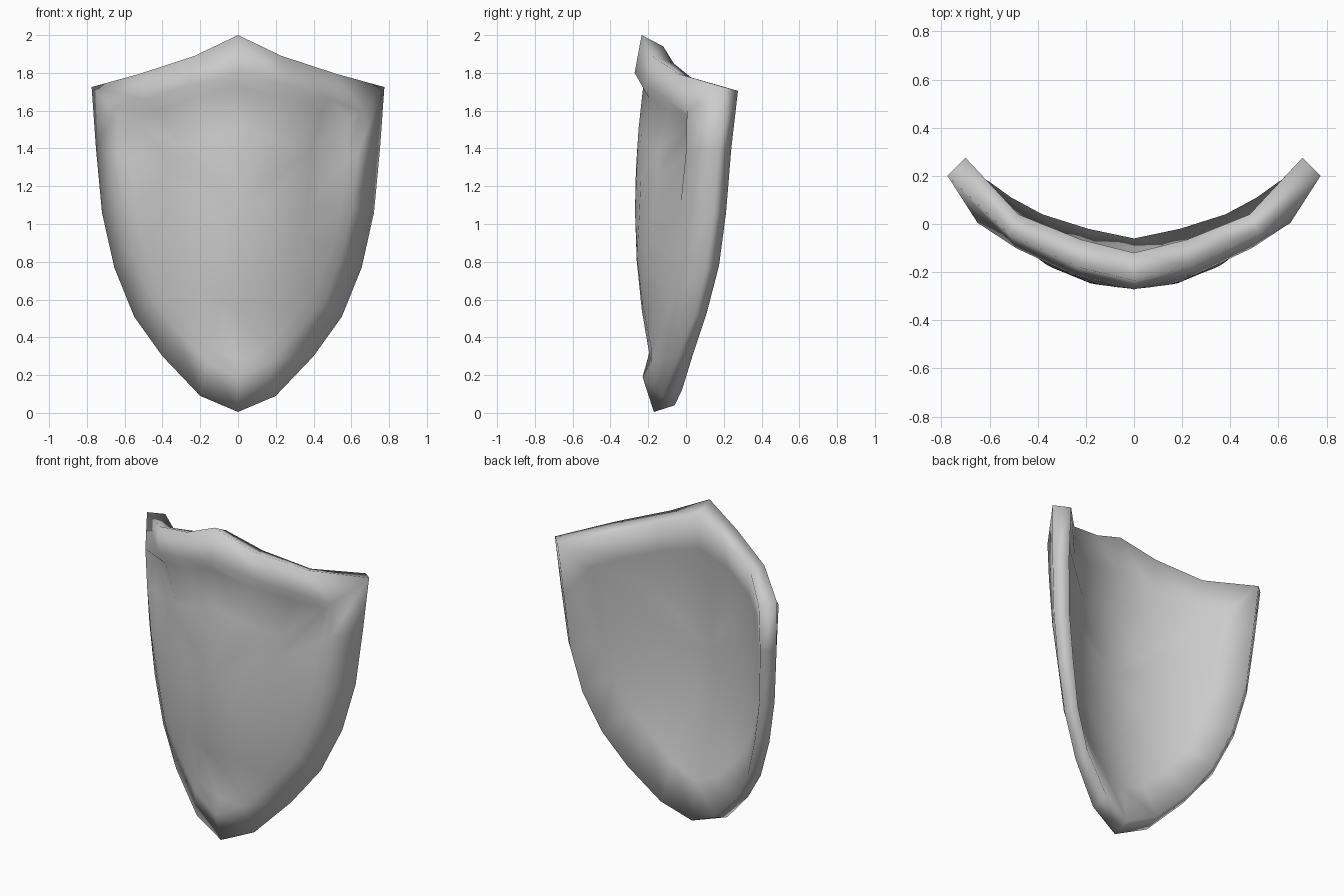
import bpy, bmesh

if "Cube" in bpy.data.objects:
    bpy.data.objects.remove(bpy.data.objects["Cube"])

# Half-profiles of the rim, from bottom tip up the side and along the top to the peak
CREST = [(0, -.23, .19), (.17, -.185, .27), (.33, -.125, .44), (.46, -.075, .60),
         (.55, -.02, .84), (.605, -.005, 1.09), (.635, 0, 1.38), (.65, .005, 1.60),
         (.49, -.10, 1.66), (.25, -.213, 1.735), (0, -.272, 1.80)]
OUTER = [(0, -.17, .005), (.2, -.125, .09), (.4, -.045, .30), (.55, .04, .51),
         (.655, .105, .77), (.72, .145, 1.06), (.752, .172, 1.4), (.775, .20, 1.725),
         (.52, -.04, 1.795), (.23, -.18, 1.89), (0, -.235, 2.0)]
BACK = [(0, -.06, .04), (.19, -.02, .125), (.38, .04, .32), (.51, .11, .53),
        (.60, .175, .78), (.66, .212, 1.06), (.685, .24, 1.4), (.70, .275, 1.705),
        (.48, .04, 1.765), (.22, -.065, 1.85), (0, -.12, 1.94)]
MID_Z = 1.07


def panel_y(x, z):
    """Bulged panel surface."""
    d = z - MID_Z
    return -.27 + .72 * x * x + .3 * x ** 4 + (.13 if d < 0 else .10) * d * d


def panel_ring(s, depth):
    ring = []
    for x, _, z in CREST:
        px, pz = x * s, MID_Z + (z - MID_Z) * s
        ring.append((px, panel_y(px, pz) + depth, pz))
    return ring


bm = bmesh.new()


def add_ring(half):
    full = half + [(-x, y, z) for x, y, z in half[-2:0:-1]]
    return [bm.verts.new(p) for p in full]


# Front panel, rim, back panel as one closed shell of rings
T = .09
steps = (.3, .6, .9)
halves = [panel_ring(s, 0) for s in steps]
halves += [CREST, OUTER, BACK]
halves += [panel_ring(s, T) for s in reversed(steps)]
rings = [add_ring(h) for h in halves]
n = len(rings[0])
for a, b in zip(rings, rings[1:]):
    for i in range(n):
        j = (i + 1) % n
        bm.faces.new((a[i], a[j], b[j], b[i]))
for ring, depth in ((rings[0], 0), (rings[-1], T)):
    c = bm.verts.new((0, panel_y(0, MID_Z) + depth, MID_Z))
    for i in range(n):
        bm.faces.new((c, ring[i], ring[(i + 1) % n]))
bmesh.ops.recalc_face_normals(bm, faces=bm.faces)
for f in bm.faces:
    f.smooth = True

mesh = bpy.data.meshes.new("shield")
bm.to_mesh(mesh)
bm.free()
shield = bpy.data.objects.new("shield", mesh)
bpy.context.collection.objects.link(shield)
